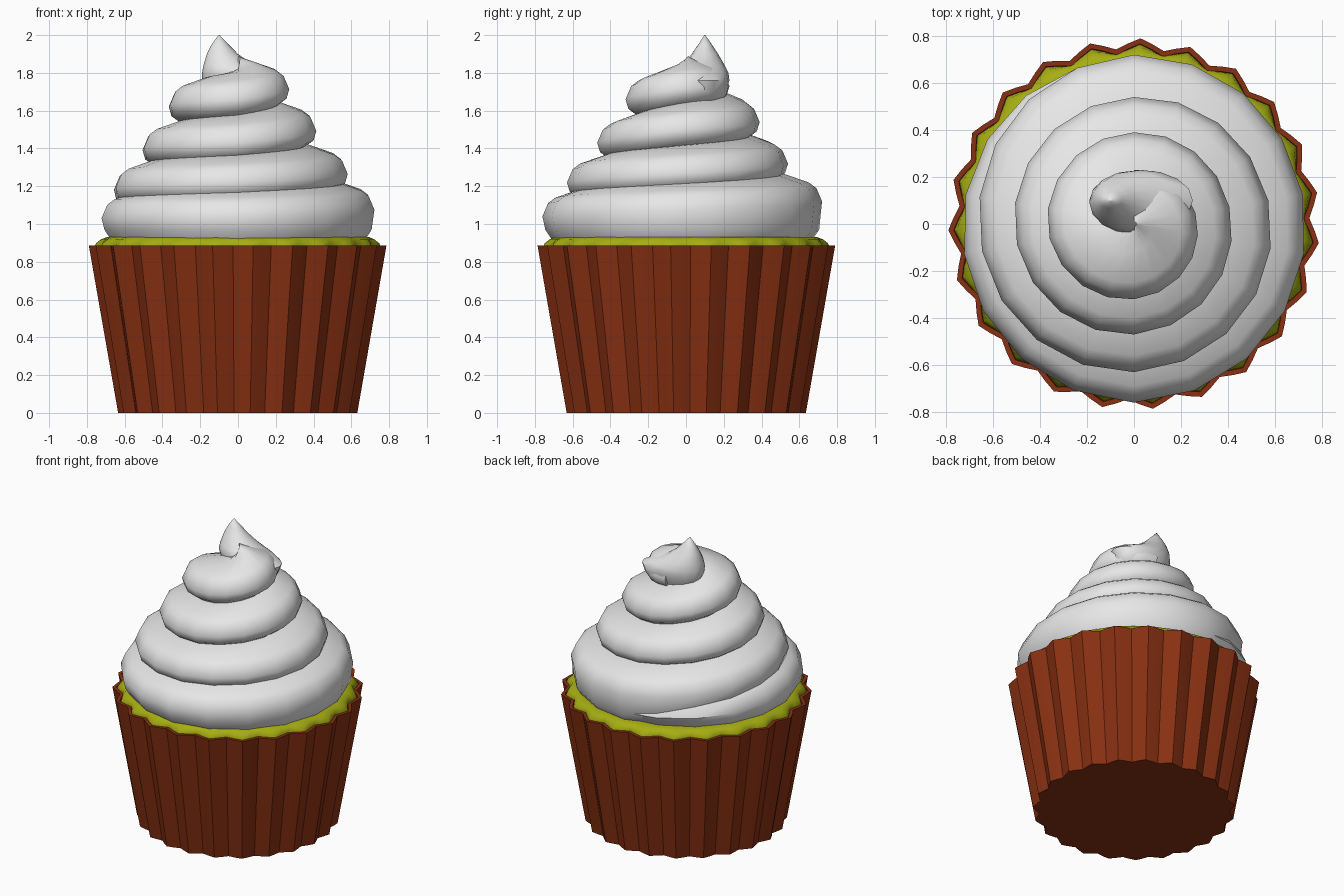
import bpy
import bmesh
from math import radians, sin, cos, pi, tau

if "Cube" in bpy.data.objects:
    bpy.data.objects.remove(bpy.data.objects["Cube"], do_unlink=True)


def material(name, color):
    mat = bpy.data.materials.new(name)
    mat.use_nodes = True
    mat.diffuse_color = (*color, 1)
    mat.node_tree.nodes["Principled BSDF"].inputs["Base Color"].default_value = (*color, 1)
    return mat


def loft(name, rings, mat, angle):
    """Skin a list of equal-sized closed rings and cap both ends."""
    bm = bmesh.new()
    loops = [[bm.verts.new(p) for p in ring] for ring in rings]
    n = len(loops[0])
    for a, b in zip(loops, loops[1:]):
        for i in range(n):
            j = (i + 1) % n
            bm.faces.new((a[i], a[j], b[j], b[i]))
    bm.faces.new(loops[0][::-1])
    bm.faces.new(loops[-1])
    bmesh.ops.remove_doubles(bm, verts=bm.verts, dist=0.0005)
    bmesh.ops.recalc_face_normals(bm, faces=bm.faces)
    mesh = bpy.data.meshes.new(name)
    bm.to_mesh(mesh)
    bm.free()
    obj = bpy.data.objects.new(name, mesh)
    bpy.context.collection.objects.link(obj)
    mesh.materials.append(mat)
    bpy.ops.object.select_all(action="DESELECT")
    obj.select_set(True)
    bpy.context.view_layer.objects.active = obj
    bpy.ops.object.shade_smooth_by_angle(angle=radians(angle))
    return obj


def sample(values, t):
    """Linear lookup in a list with one value per quarter turn."""
    i = min(int(t), len(values) - 2)
    return values[i] + (values[i + 1] - values[i]) * (t - i)


rust = material("rust_paper", (0.25, 0.03, 0.006))
green = material("lime_cake", (0.38, 0.42, 0.006))
white = material("white_frosting", (0.8, 0.8, 0.8))

# Fluted paper cup
FLUTES, STEPS = 23, 4


def fluted_ring(radius, depth, z):
    ring = []
    for i in range(FLUTES * STEPS):
        a = i * tau / (FLUTES * STEPS)
        r = radius + depth * cos(a * FLUTES)
        a += radians(88)
        ring.append((r * cos(a), r * sin(a), z))
    return ring


loft("paper_cup", [
    fluted_ring(0.617, 0.018, 0),
    fluted_ring(0.768, 0.022, 0.885),
    fluted_ring(0.745, 0.022, 0.885),
    fluted_ring(0.60, 0.018, 0.03),
], rust, 30)

# Cake rising just above the rim
loft("cake", [
    fluted_ring(0.69, 0.02, 0.55),
    fluted_ring(0.743, 0.022, 0.868),
    fluted_ring(0.738, 0.014, 0.898),
    fluted_ring(0.72, 0.004, 0.92),
    fluted_ring(0.69, 0, 0.932),
], green, 40)

# Frosting swirl: outer radius and height of the widest point per quarter turn
RADII = [0.70, 0.73, 0.76, 0.73, 0.72, 0.66, 0.63, 0.585, 0.54,
         0.51, 0.47, 0.415, 0.39, 0.37, 0.32, 0.27, 0.23]
HEIGHTS = [0.99, 1.03, 1.04, 1.08, 1.12, 1.19, 1.22, 1.27, 1.32,
           1.40, 1.43, 1.50, 1.54, 1.63, 1.66, 1.72, 1.73]
UNDERSIDE = [(-0.32, -0.10), (-0.08, -0.095), (-0.015, -0.05)]
TOPSIDE = [(0, 0), (-0.03, 0.07), (-0.07, 0.10), (-0.2, 0.145), (-0.32, 0.16)]
FLOOR = 0.92
SEGMENTS = 72


def swirl_ring(k):
    t = k * (len(RADII) - 1) / SEGMENTS
    radius, height = sample(RADII, t), sample(HEIGHTS, t)
    a = pi / 2 + t * pi / 2
    # The first turn rests on the cake, later turns rest on the one below
    lift = min(max(t - 4, 0), 1)
    points = []
    for (dr, dz), rest in zip(UNDERSIDE, (0, 0, 0.05)):
        points.append((dr * (0.6 + 0.4 * lift) if rest == 0 else dr,
                       (FLOOR + rest) * (1 - lift) + (height + dz) * lift))
    points += [(dr, height + dz) for dr, dz in TOPSIDE]
    return [(max(radius + dr, 0.01) * cos(a), max(radius + dr, 0.01) * sin(a), z)
            for dr, z in points]


loft("frosting_swirl", [swirl_ring(k) for k in range(SEGMENTS + 1)], white, 42)

# Leaning peak: stacked ovals given as z, x range, y range
PEAK = [
    (1.64, -0.12, 0.18, 0.02, 0.18),
    (1.70, -0.17, 0.23, -0.01, 0.21),
    (1.76, -0.19, 0.25, -0.03, 0.23),
    (1.80, -0.19, 0.18, -0.04, 0.225),
    (1.84, -0.183, 0.085, -0.015, 0.205),
    (1.90, -0.165, 0.0, 0.03, 0.17),
    (1.95, -0.14, -0.05, 0.065, 0.137),
    (2.00, -0.103, -0.097, 0.097, 0.103),
]


def oval(z, x0, x1, y0, y1, sides=16):
    return [((x0 + x1) / 2 + (x1 - x0) / 2 * cos(i * tau / sides),
             (y0 + y1) / 2 + (y1 - y0) / 2 * sin(i * tau / sides), z)
            for i in range(sides)]


loft("frosting_peak", [oval(*row) for row in PEAK], white, 60)
